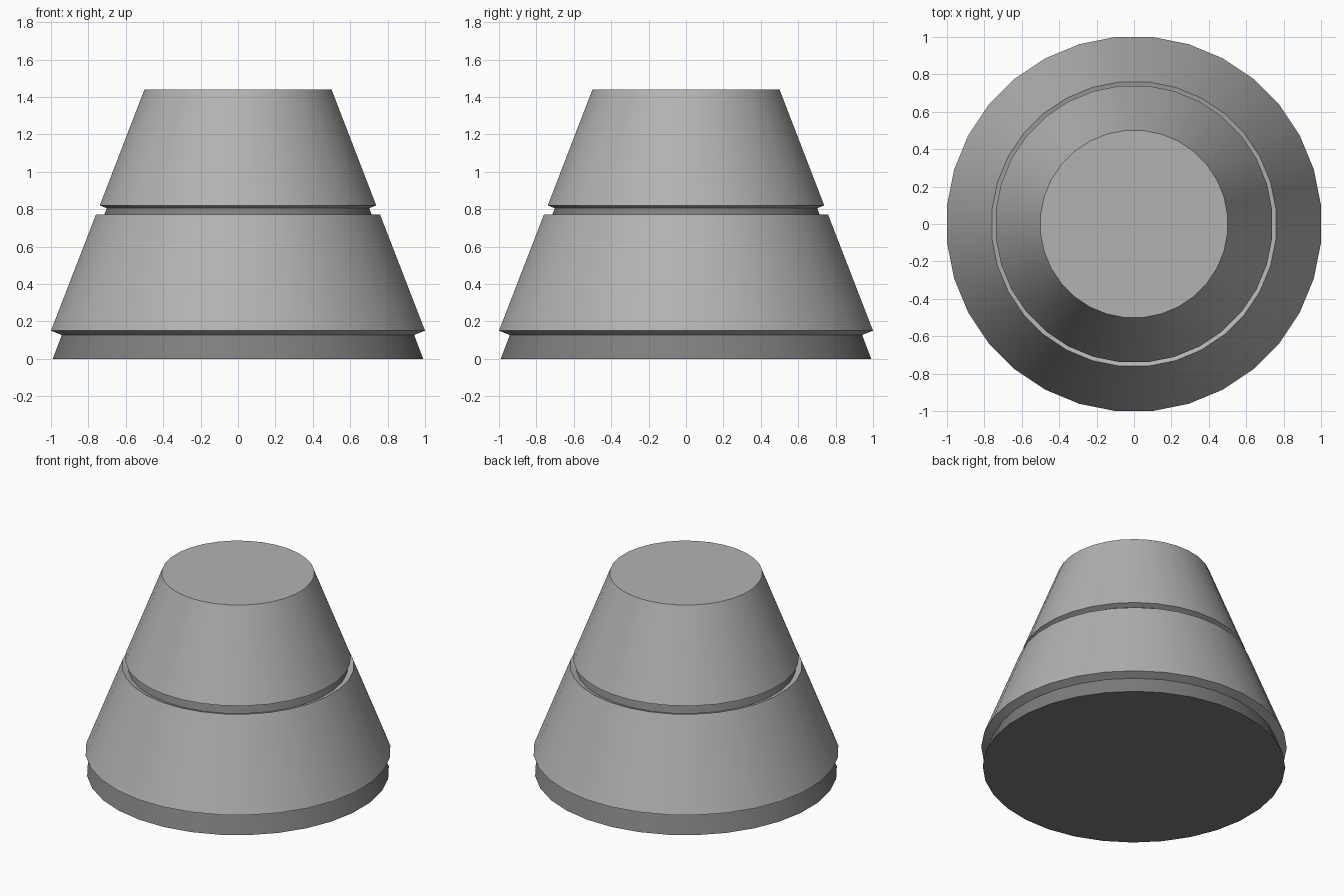
import bpy, bmesh, math

cube = bpy.data.objects.get("Cube")
if cube:
    bpy.data.objects.remove(cube, do_unlink=True)

SIDES = 32


def make_material(name, grey):
    mat = bpy.data.materials.new(name)
    mat.use_nodes = True
    colour = (grey, grey, grey, 1)
    mat.diffuse_color = colour
    mat.node_tree.nodes["Principled BSDF"].inputs["Base Color"].default_value = colour
    return mat


LIGHT, DARK = 0, 1
materials = [make_material("light_grey", 0.45), make_material("dark_grey", 0.21)]

# Tapered profile: radius to the flats, height, colour of the band above
profile = [
    (0.99, 0.0, DARK),      # recessed foot
    (0.942, 0.127, LIGHT),  # underside of lower cone
    (1.0, 0.15, LIGHT),     # lower cone
    (0.76, 0.77, LIGHT),    # dished ledge
    (0.72, 0.756, DARK),    # groove
    (0.702, 0.805, LIGHT),  # underside of upper cone
    (0.739, 0.82, LIGHT),   # upper cone
    (0.5, 1.44, LIGHT),     # top
]

bm = bmesh.new()
rings = []
for radius, z, _ in profile:
    corner = radius / math.cos(math.pi / SIDES)
    angles = [(i + 0.5) * math.tau / SIDES for i in range(SIDES)]
    rings.append([bm.verts.new((corner * math.cos(a), corner * math.sin(a), z))
                  for a in angles])

# Bands between neighbouring rings
for lower, upper, (_, _, colour) in zip(rings, rings[1:], profile):
    for i in range(SIDES):
        j = (i + 1) % SIDES
        face = bm.faces.new((lower[i], lower[j], upper[j], upper[i]))
        face.material_index = colour

# Bottom and top caps
bm.faces.new(rings[0][::-1]).material_index = DARK
bm.faces.new(rings[-1]).material_index = LIGHT

mesh = bpy.data.meshes.new("grooved_cone")
bm.to_mesh(mesh)
bm.free()
for mat in materials:
    mesh.materials.append(mat)
body = bpy.data.objects.new("grooved_cone", mesh)
bpy.context.collection.objects.link(body)

# Smooth around the sides, sharp at the rims
bpy.ops.object.select_all(action="DESELECT")
body.select_set(True)
bpy.context.view_layer.objects.active = body
bpy.ops.object.shade_smooth_by_angle(angle=math.radians(30))
